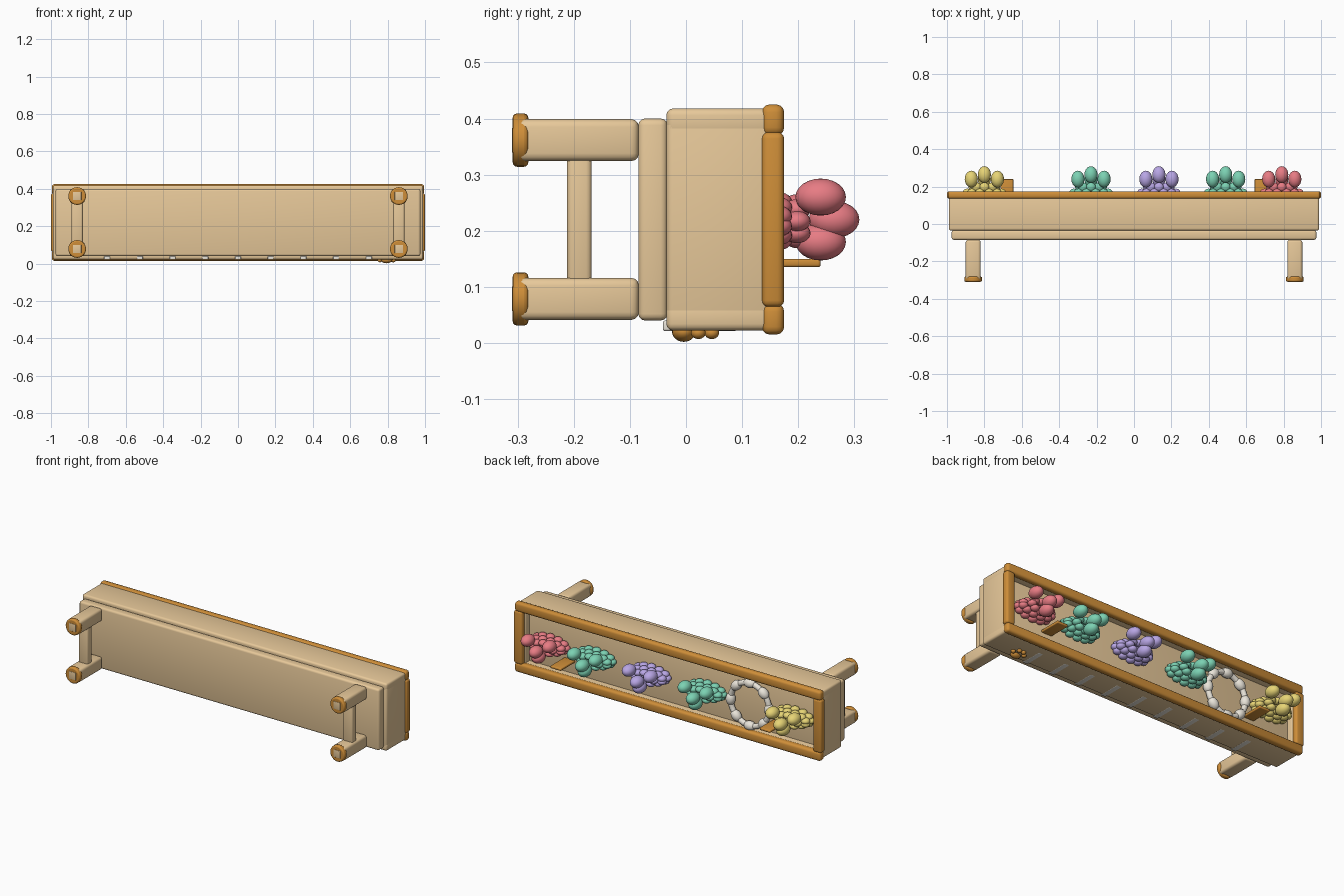
import bpy, math
from mathutils import Vector

if "Cube" in bpy.data.objects:
    bpy.data.objects.remove(bpy.data.objects["Cube"])

def material(name, rgb):
    m = bpy.data.materials.new(name)
    m.diffuse_color = (*rgb, 1)
    m.use_nodes = True
    m.node_tree.nodes["Principled BSDF"].inputs["Base Color"].default_value = m.diffuse_color
    return m

TAN = material("light_wood", (0.80, 0.58, 0.32))
ORANGE = material("dark_wood", (0.62, 0.27, 0.04))
WHITE = material("cream", (0.82, 0.78, 0.70))
RED = material("red", (0.80, 0.20, 0.23))
GREEN = material("green", (0.20, 0.64, 0.45))
PURPLE = material("purple", (0.48, 0.38, 0.78))
YELLOW = material("yellow", (0.80, 0.66, 0.18))

def finish(o, name, mat):
    o.name = name
    o.data.materials.append(mat)
    bpy.ops.object.shade_smooth_by_angle(angle=math.radians(40))
    return o

def box(name, lo, hi, mat, bevel=0.012):
    lo, hi = Vector(lo), Vector(hi)
    bpy.ops.mesh.primitive_cube_add(size=1, location=(lo + hi) / 2)
    o = bpy.context.object
    o.scale = hi - lo
    bpy.ops.object.transform_apply(location=False, rotation=False, scale=True)
    b = o.modifiers.new("round", 'BEVEL')
    b.width, b.segments = bevel, 3
    bpy.ops.object.modifier_apply(modifier="round")
    return finish(o, name, mat)

def ball(name, loc, radii, mat, rot=(0, 0, 0)):
    bpy.ops.mesh.primitive_uv_sphere_add(segments=20, ring_count=12, radius=1, location=loc, rotation=rot)
    bpy.context.object.scale = radii
    return finish(bpy.context.object, name, mat)

# Tray walls, base plate and inner bed
for n, z0, z1 in (("lower", 0.022, 0.07), ("upper", 0.37, 0.418)):
    box(n + "_wall", (-0.99, -0.035, z0), (0.99, 0.15, z1), TAN)
for n, x0, x1 in (("left", -0.99, -0.94), ("right", 0.94, 0.99)):
    box(n + "_wall", (x0, -0.035, 0.04), (x1, 0.15, 0.40), TAN)
box("base_plate", (-0.975, -0.085, 0.04), (0.975, -0.033, 0.40), TAN)
box("inner_bed", (-0.96, -0.034, 0.05), (0.96, 0.11, 0.39), TAN, 0.004)

# Rim rails
for n, z0, z1 in (("lower", 0.015, 0.07), ("upper", 0.37, 0.425)):
    box(n + "_rail", (-0.995, 0.135, z0), (0.995, 0.175, z1), ORANGE, 0.014)
for n, x0, x1 in (("left", -1.0, -0.945), ("right", 0.945, 1.0)):
    box(n + "_rail", (x0, 0.135, 0.064), (x1, 0.175, 0.376), ORANGE, 0.012)

# Legs with rounded feet and cross bars
for s in (-1, 1):
    x = 0.86 * s
    for z in (0.0785, 0.3615):
        box("leg", (x - 0.04, -0.301, z - 0.0375), (x + 0.04, -0.084, z + 0.0375), TAN, 0.014)
        bpy.ops.mesh.primitive_cylinder_add(vertices=24, radius=0.0475, depth=0.028,
                                            location=(x, -0.295, z), rotation=(math.pi / 2, 0, 0))
        b = bpy.context.object.modifiers.new("round", 'BEVEL')
        b.width, b.segments = 0.008, 3
        finish(bpy.context.object, "foot", ORANGE)
        box("foot_pad", (x - 0.022, -0.3105, z - 0.022), (x + 0.022, -0.30, z + 0.022), TAN, 0.001)
    box("cross_bar", (x - 0.03, -0.212, 0.10), (x + 0.03, -0.168, 0.34), TAN, 0.01)

# Thin inlays and paw ornament on the lower wall
for i in range(-4, 5):
    box("inlay", (i * 0.175 - 0.016, -0.041, 0.0212), (i * 0.175 + 0.016, 0.09, 0.04), WHITE, 0.004)
ball("paw_pad", (0.795, -0.004, 0.02), (0.03, 0.021, 0.018), ORANGE)
for dx, y in ((-0.036, 0.022), (-0.014, 0.046), (0.014, 0.046), (0.036, 0.022)):
    ball("paw_toe", (0.795 + dx, y, 0.018), (0.013, 0.013, 0.011), ORANGE)

# Plants: large top buds above a skirt of small leaves
def plant(x, mat):
    for dx, y, z in ((-0.07, 0.24, 0.26), (0.07, 0.24, 0.26), (0, 0.264, 0.22), (0, 0.24, 0.18)):
        ball("bud", (x + dx, y, z), (0.035, 0.045, 0.033), mat)
    for ring, (rx, rz, y, n) in enumerate(((0.06, 0.03, 0.198, 8), (0.095, 0.035, 0.165, 12), (0.1, 0.04, 0.13, 12))):
        for k in range(n):
            a = 2 * math.pi * (k + ring * 0.5) / n
            ball("leaf", (x + rx * math.cos(a), y, 0.217 + rz * math.sin(a)), (0.025, 0.024, 0.018), mat)

for x, m in ((-0.8, YELLOW), (-0.23, GREEN), (0.133, PURPLE), (0.49, GREEN), (0.79, RED)):
    plant(x, m)

# Marker plates beside the end plants
for s in (-1, 1):
    box("marker", (s * 0.68 - 0.035, 0.10, 0.135), (s * 0.68 + 0.035, 0.24, 0.15), ORANGE, 0.005)

# Beaded ring
bpy.ops.mesh.primitive_torus_add(major_radius=0.125, minor_radius=0.016, major_segments=40, minor_segments=10,
                                 location=(-0.51, 0.135, 0.21), rotation=(math.pi / 2, 0, 0))
finish(bpy.context.object, "ring", WHITE)
for k in range(8):
    a = 2 * math.pi * k / 8
    ball("ring_bead", (-0.51 + 0.125 * math.cos(a), 0.135, 0.21 + 0.125 * math.sin(a)),
         (0.027, 0.027, 0.036), WHITE, (0, -a, 0))
